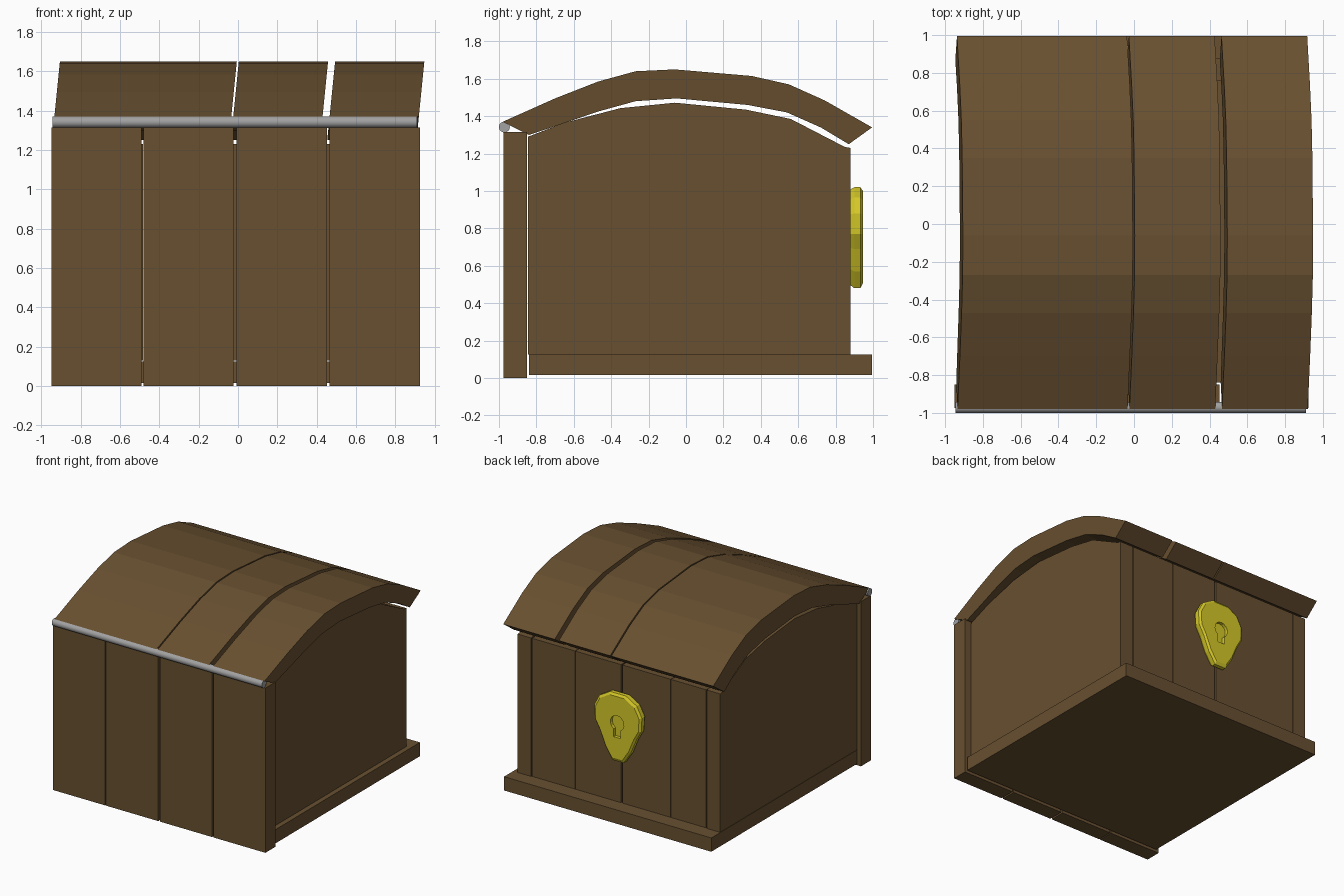
import bpy, bmesh, math

cube = bpy.data.objects.get("Cube")
if cube:
    bpy.data.objects.remove(cube, do_unlink=True)


def make_material(name, color):
    mat = bpy.data.materials.new(name)
    mat.use_nodes = True
    mat.diffuse_color = (*color, 1)
    mat.node_tree.nodes["Principled BSDF"].inputs["Base Color"].default_value = (*color, 1)
    return mat


wood = make_material("brown wood", (0.138, 0.080, 0.030))
brass = make_material("yellow brass", (0.665, 0.578, 0.021))
steel = make_material("grey steel", (0.36, 0.36, 0.36))


def loft(name, rings, mat):
    """Solid joining equal-length rings of points, capped at both ends."""
    bm = bmesh.new()
    loops = [[bm.verts.new(p) for p in ring] for ring in rings]
    n = len(loops[0])
    for a, b in zip(loops, loops[1:]):
        for i in range(n):
            j = (i + 1) % n
            bm.faces.new((a[i], a[j], b[j], b[i]))
    bm.faces.new(loops[0])
    bm.faces.new(loops[-1])
    bmesh.ops.recalc_face_normals(bm, faces=bm.faces)
    mesh = bpy.data.meshes.new(name)
    bm.to_mesh(mesh)
    bm.free()
    mesh.materials.append(mat)
    obj = bpy.data.objects.new(name, mesh)
    bpy.context.collection.objects.link(obj)
    return obj


def slab(name, profile, x0, x1, mat=wood, lean=0.0):
    """Extrude a (y, z) profile along x; lean shifts x with height above the hinge."""
    rings = [[(x + lean * (z - 1.37), y, z) for y, z in profile] for x in (x0, x1)]
    return loft(name, rings, mat)


def rect(y0, y1, z0, z1):
    return [(y0, z0), (y1, z0), (y1, z1), (y0, z1)]


# Base board
slab("base", rect(-0.84, 0.995, 0.015, 0.125), -0.92, 0.91)

# Four upright planks on the hinge side
for i, (x0, x1) in enumerate([(-0.95, -0.49), (-0.482, -0.022), (-0.008, 0.453), (0.466, 0.925)]):
    slab(f"hinge_wall_plank_{i + 1}", rect(-0.975, -0.85, 0, 1.315), x0, x1)

# Four upright planks on the lock side
for i, (x0, x1) in enumerate([(-0.795, -0.484), (-0.481, -0.054), (-0.042, 0.36), (0.364, 0.745)]):
    slab(f"lock_wall_plank_{i + 1}", rect(0.76, 0.88, 0.128, 1.23), x0, x1)

# Arched side panels
side = [(-0.845, 0.125), (0.88, 0.125), (0.88, 1.23), (0.85, 1.235), (0.56, 1.385),
        (0.32, 1.435), (-0.06, 1.472), (-0.35, 1.443), (-0.65, 1.365), (-0.845, 1.29)]
slab("side_panel_right", side, -0.917, -0.802)
slab("side_panel_left", side, 0.752, 0.87)

# Curved lid in three leaning sections
outer = [(-0.98, 1.37), (-0.7, 1.495), (-0.47, 1.585), (-0.27, 1.64), (-0.06, 1.65),
         (0.35, 1.615), (0.55, 1.57), (0.74, 1.485), (0.995, 1.34)]
inner = [(0.87, 1.25), (0.72, 1.34), (0.54, 1.42), (0.33, 1.46), (-0.05, 1.495),
         (-0.27, 1.48), (-0.47, 1.425), (-0.66, 1.36), (-0.84, 1.3)]
for i, (x0, x1) in enumerate([(-0.934, -0.034), (-0.024, 0.43), (0.466, 0.92)]):
    slab(f"lid_section_{i + 1}", outer + inner, x0, x1, lean=0.1)

# Hinge rod
bpy.ops.mesh.primitive_cylinder_add(vertices=24, radius=0.029, depth=1.855,
                                    location=(-0.017, -0.971, 1.342),
                                    rotation=(0, math.pi / 2, 0))
rod = bpy.context.object
rod.name = "hinge_rod"
rod.data.materials.append(steel)
bpy.ops.object.shade_smooth_by_angle()

# Lock plate with chamfered rim
LOCK_X, LOCK_Z = -0.053, 0.79
half = [(0.07, 0.23), (0.165, 0.175), (0.21, 0.09), (0.205, -0.02),
        (0.16, -0.1), (0.11, -0.22), (0.05, -0.31)]
outline = half + [(-x, z) for x, z in reversed(half)]


def plate_ring(points, y, scale=1.0):
    return [(LOCK_X + x * scale, y, LOCK_Z + z * scale) for x, z in points]


lock = loft("lock_plate", [plate_ring(outline, 0.88, 0.95), plate_ring(outline, 0.9),
                           plate_ring(outline, 0.932), plate_ring(outline, 0.945, 0.92)], brass)

# Keyhole recess: round top with a straight slot below
start, sweep = math.radians(-60), math.radians(300)
keyhole = [(0.06 * math.cos(start + sweep * i / 12), 0.06 * math.sin(start + sweep * i / 12))
           for i in range(13)]
keyhole += [(-0.03, -0.115), (0.03, -0.115)]
cutter = loft("keyhole_cutter", [plate_ring(keyhole, 0.92), plate_ring(keyhole, 1.0)], brass)
cutter.hide_render = True
cutter.hide_viewport = True
cut = lock.modifiers.new("keyhole", 'BOOLEAN')
cut.operation = 'DIFFERENCE'
cut.object = cutter
cut.solver = 'EXACT'
